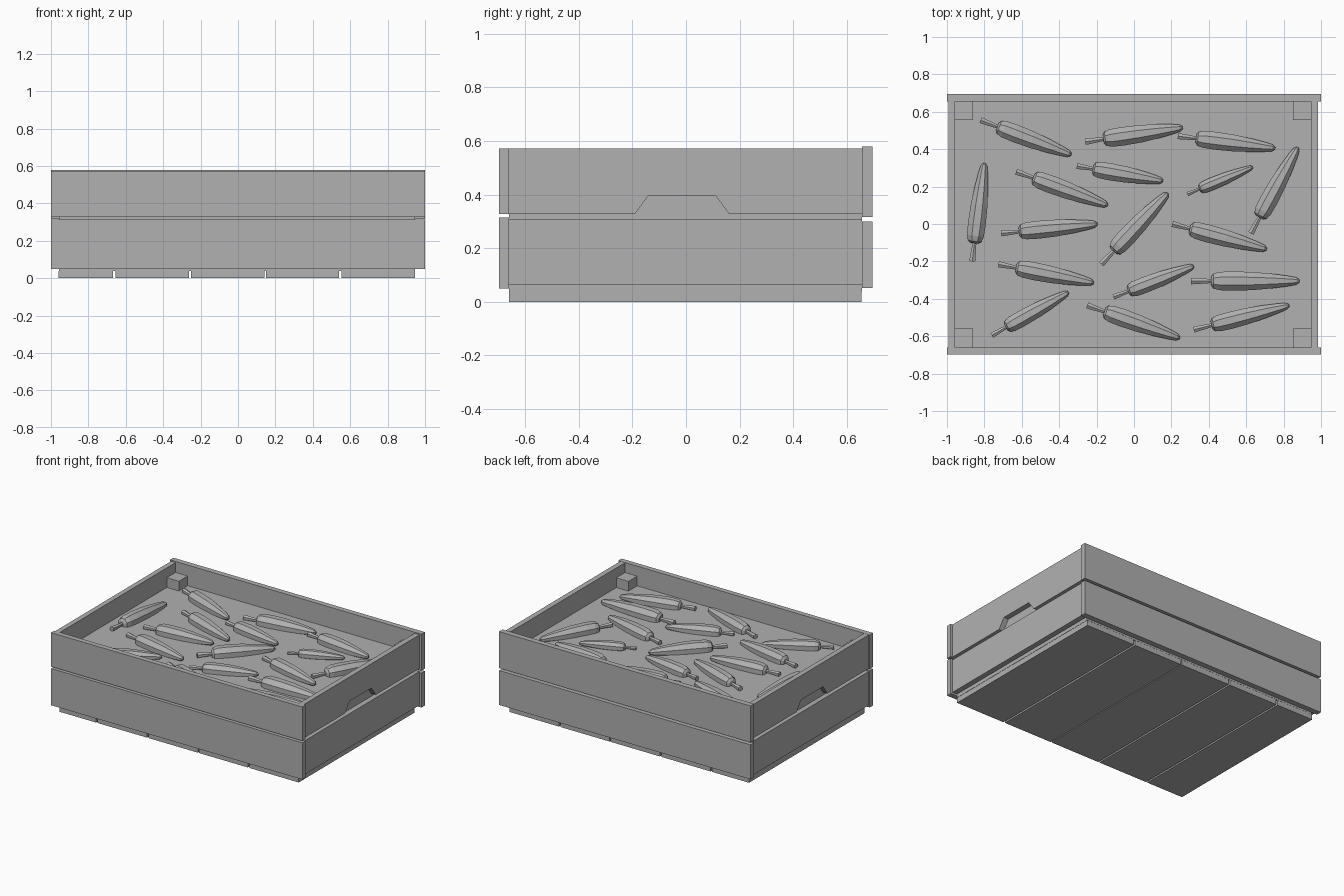
import bpy, bmesh, math
from mathutils import Vector

if "Cube" in bpy.data.objects:
    bpy.data.objects.remove(bpy.data.objects["Cube"])

# One darker grey shared by every part
grey = bpy.data.materials.new("dark_grey")
grey.diffuse_color = (0.44, 0.44, 0.44, 1)
grey.use_nodes = True
grey.node_tree.nodes["Principled BSDF"].inputs["Base Color"].default_value = grey.diffuse_color


def finish(name, bm):
    bmesh.ops.recalc_face_normals(bm, faces=bm.faces)
    me = bpy.data.meshes.new(name)
    bm.to_mesh(me)
    bm.free()
    me.materials.append(grey)
    ob = bpy.data.objects.new(name, me)
    bpy.context.collection.objects.link(ob)
    return ob


def prism(name, pts, depth):
    """Extrude an outline of 3D points along the depth vector."""
    bm = bmesh.new()
    face = bm.faces.new([bm.verts.new(p) for p in pts])
    out = bmesh.ops.extrude_face_region(bm, geom=[face])
    moved = [g for g in out["geom"] if isinstance(g, bmesh.types.BMVert)]
    bmesh.ops.translate(bm, verts=moved, vec=depth)
    return finish(name, bm)


def box(name, x0, x1, y0, y1, z0, z1):
    pts = [(x0, y0, z0), (x1, y0, z0), (x1, y1, z0), (x0, y1, z0)]
    return prism(name, pts, (0, 0, z1 - z0))


# Floor planks running front to back
spans = [(-0.96, -0.667), (-0.655, -0.262), (-0.25, 0.142), (0.15, 0.54), (0.553, 0.945)]
for i, (a, b) in enumerate(spans):
    box(f"floor_plank_{i + 1}", a, b, -0.66, 0.655, 0, 0.038)

# Long front and back planks, slightly uneven like real boards
for name, y0, y1, z0, z1 in [("front_lower", -0.697, -0.66, 0.05, 0.314),
                             ("front_upper", -0.697, -0.66, 0.328, 0.572),
                             ("back_lower", 0.656, 0.695, 0.051, 0.299),
                             ("back_upper", 0.656, 0.695, 0.316, 0.579)]:
    box(name + "_plank", -1, 1, y0, y1, z0, z1)

# Short side planks; the upper ones carry a hand-hold notch
for side, x0, x1 in [("left", -0.992, -0.956), ("right", 0.947, 0.985)]:
    box(side + "_lower_plank", x0, x1, -0.66, 0.656, 0.064, 0.307)
    outline = [(-0.66, 0.328), (-0.19, 0.328), (-0.14, 0.396), (0.11, 0.396),
               (0.16, 0.328), (0.656, 0.328), (0.656, 0.571), (-0.66, 0.571)]
    prism(side + "_upper_plank", [(x0, y, z) for y, z in outline], (x1 - x0, 0, 0))

# Corner posts
for x in (-0.908, 0.899):
    for y in (-0.61, 0.606):
        box("corner_post", x - 0.048, x + 0.048, y - 0.05, y + 0.05, 0.038, 0.50)

# Soil filling the crate
box("soil", -0.956, 0.947, -0.66, 0.656, 0.038, 0.43)

# Carrots: cross-section profiles as (position along length, radius factor)
SIDES = 8
BODY = [(0.185, 0.45), (0.205, 0.78), (0.26, 0.98), (0.38, 1.03), (0.57, 0.97),
        (0.75, 0.78), (0.90, 0.55), (0.97, 0.40), (1.0, 0.15)]
STEM = [(0.0, 0.37), (0.03, 0.36), (0.20, 0.22)]


def loft(bm, base, axis, length, width, profile, sides):
    side = axis.cross(Vector((0, 0, 1))).normalized()
    up = side.cross(axis)
    rings = []
    for t, r in profile:
        ring = []
        for k in range(sides):
            a = 2 * math.pi * (k + 0.5) / sides
            ring.append(bm.verts.new(base + axis * (t * length)
                                     + (side * math.cos(a) + up * math.sin(a)) * r * width))
        rings.append(ring)
    for r0, r1 in zip(rings, rings[1:]):
        for k in range(sides):
            n = (k + 1) % sides
            bm.faces.new((r0[k], r0[n], r1[n], r1[k]))
    bm.faces.new(rings[0])
    bm.faces.new(rings[-1])


# (stem end x, y, tip x, y, half width)
carrots = [(-0.82, 0.555, -0.335, 0.37, 0.05), (-0.26, 0.44, 0.26, 0.515, 0.052),
           (0.235, 0.47, 0.755, 0.405, 0.05), (-0.865, -0.2, -0.80, 0.325, 0.05),
           (-0.63, 0.28, -0.14, 0.10, 0.05), (-0.305, 0.31, 0.155, 0.23, 0.048),
           (0.285, 0.16, 0.635, 0.305, 0.035), (0.625, -0.05, 0.875, 0.41, 0.05),
           (-0.71, -0.05, -0.195, 0.0, 0.05), (-0.175, -0.215, 0.18, 0.165, 0.052),
           (0.205, 0.0, 0.71, -0.135, 0.05), (-0.725, -0.215, -0.215, -0.315, 0.05),
           (-0.11, -0.39, 0.32, -0.225, 0.045), (0.305, -0.305, 0.885, -0.305, 0.054),
           (-0.76, -0.595, -0.35, -0.365, 0.045), (-0.25, -0.435, 0.245, -0.61, 0.05),
           (0.32, -0.565, 0.83, -0.435, 0.048)]
for i, (x0, y0, x1, y1, w) in enumerate(carrots):
    base = Vector((x0, y0, 0.445))
    d = Vector((x1, y1, 0.445)) - base
    bm = bmesh.new()
    loft(bm, base, d.normalized(), d.length, w, BODY, SIDES)
    loft(bm, base, d.normalized(), d.length, w, STEM, 6)
    finish(f"carrot_{i + 1}", bm)
